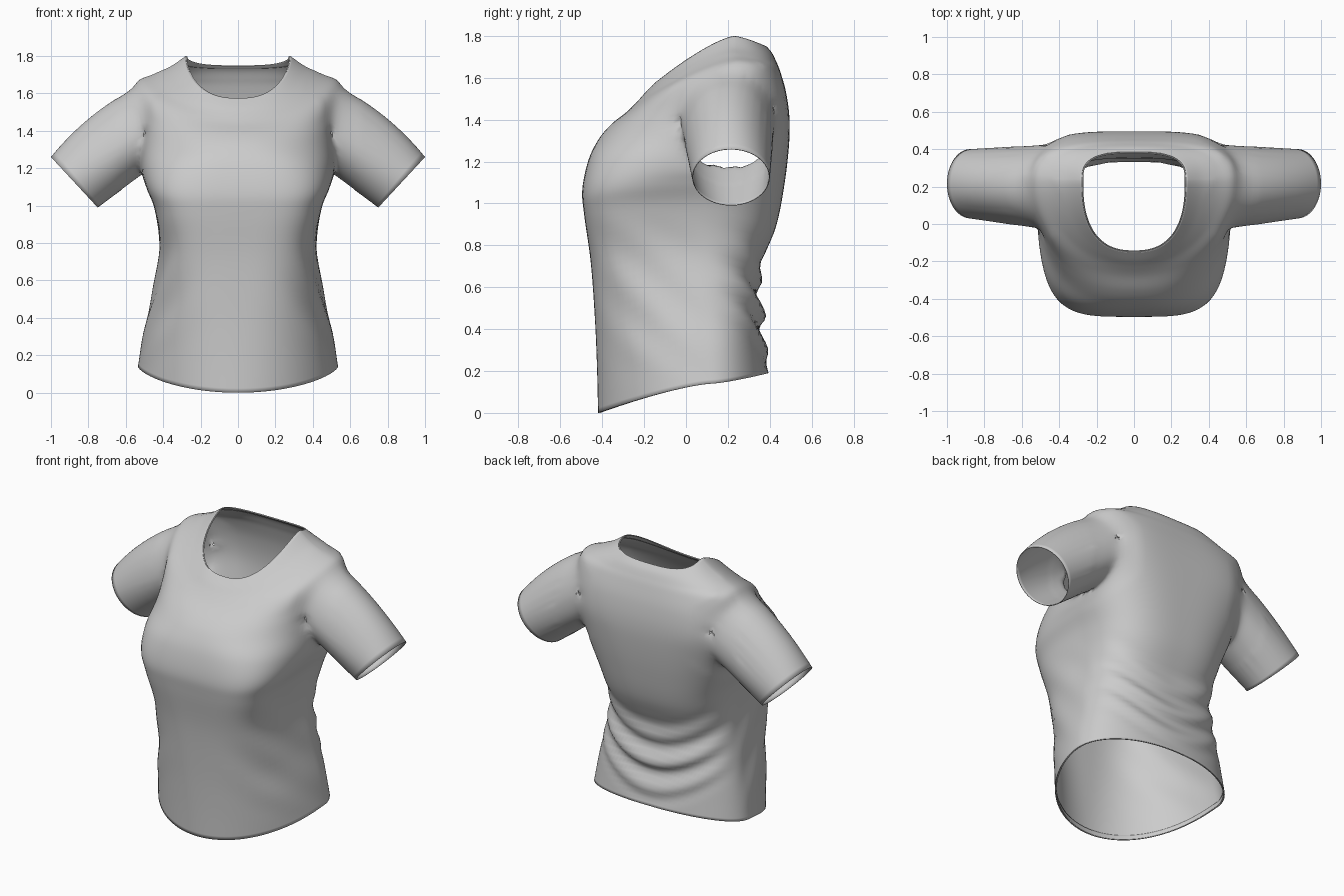
import bpy, bmesh
from math import sin, cos, pi, atan2, hypot
from mathutils import Vector

if "Cube" in bpy.data.objects:
    bpy.data.objects.remove(bpy.data.objects["Cube"])

N = 112      # points around the body
SUB = 6      # rows between two key levels

# Key levels, hem to neckline:
# half width, side y, side z, front y, front z, back y, back z, front squareness, back squareness
LEVELS = [
    (.535, .12, .14, -.42, .00, .395, .19, 2.0, 2.1),
    (.505, .10, .32, -.425, .22, .375, .34, 2.2, 2.25),
    (.455, .08, .55, -.435, .45, .360, .50, 2.6, 2.5),
    (.420, .06, .78, -.455, .72, .355, .69, 3.3, 2.7),
    (.445, .05, .98, -.487, .95, .430, .89, 4.1, 2.8),
    (.490, .07, 1.10, -.495, 1.07, .470, 1.09, 3.9, 3.0),
    (.515, .13, 1.18, -.465, 1.21, .492, 1.28, 3.3, 3.4),
    (.520, .18, 1.32, -.415, 1.31, .494, 1.41, 2.6, 4.0),
    (.525, .20, 1.48, -.355, 1.38, .478, 1.53, 2.3, 4.0),
    (.550, .23, 1.655, -.28, 1.44, .450, 1.63, 2.0, 2.9),
    (.460, .23, 1.70, -.23, 1.49, .430, 1.68, 2.0, 2.7),
    (.360, .23, 1.745, -.19, 1.535, .410, 1.72, 2.2, 2.8),
    (.280, .23, 1.80, -.15, 1.575, .385, 1.75, 2.5, 3.0),
]
ARM_Y, ARM_Z, ARM_RY, ARM_RZ = .2, 1.40, .225, .23


def level(v):
    """Smoothly interpolated level parameters at position v."""
    i = min(int(v), len(LEVELS) - 2)
    t = v - i
    a, b, c, d = (LEVELS[max(0, min(len(LEVELS) - 1, i + k))] for k in (-1, 0, 1, 2))
    return [q + .5 * t * (r - p + t * (2 * p - 5 * q + 4 * r - s + t * (3 * (q - r) + s - p)))
            for p, q, r, s in zip(a, b, c, d)]


def ring(v, inset=0.0):
    """One closed loop around the body."""
    w, ys, zs, yf, zf, yb, zb, nf, nb = level(v)
    pts = []
    for i in range(N):
        a = 2 * pi * i / N
        s, c = sin(a), cos(a)
        n, ye, ze = (nf, yf, zf) if c >= 0 else (nb, yb, zb)
        r = (abs(s) ** n + abs(c) ** n) ** (-1 / n)
        f = min(1, abs(c) * r)
        x, y, z = w * s * r, ys + (ye - ys) * f, zs + (ze - zs) * f ** 1.35
        # sagging folds across the lower back
        zz = z - .2 * (x / .45) ** 2
        m = max(0, 1 - ((zz - .47) / .29) ** 2) * max(0, -c) ** .8
        wave = sin(2 * pi * (zz - .43) / .17) * m
        y += .021 * wave
        z -= .007 * wave
        # faint diagonal pulls on the sides below the bust
        d = max(0, 1 - ((z - .55) / .4) ** 2) * s * s * max(0, c + .3)
        x += .010 * d * sin(22 * (z + .9 * y)) * (1 if s > 0 else -1)
        pts.append(Vector((x - inset * s, y + inset * c, z)))
    return pts


def loft(bm, rows, flip=False):
    """Skin closed rows (coordinates) with quads."""
    vs = [[bm.verts.new(p) for p in row] for row in rows]
    for lo, hi in zip(vs, vs[1:]):
        n = len(lo)
        for i in range(n):
            j = (i + 1) % n
            quad = (lo[i], lo[j], hi[j], hi[i])
            bm.faces.new(quad[::-1] if flip else quad)


def finish(name, bm, thick):
    me = bpy.data.meshes.new(name)
    bm.to_mesh(me)
    bm.free()
    ob = bpy.data.objects.new(name, me)
    bpy.context.collection.objects.link(ob)
    mod = ob.modifiers.new("Cloth", "SOLIDIFY")
    mod.thickness, mod.offset = thick, -1
    bpy.ops.object.select_all(action='DESELECT')
    ob.select_set(True)
    bpy.context.view_layer.objects.active = ob
    bpy.ops.object.shade_smooth_by_angle(angle=pi / 3)


def in_arm(p):
    return hypot((p.y - ARM_Y) / ARM_RY, (p.z - ARM_Z) / ARM_RZ)


def arm_angle(p):
    return atan2((p.z - ARM_Z) / ARM_RZ, (p.y - ARM_Y) / ARM_RY)


# Torso, with the armholes opened and their edges rounded
top = len(LEVELS) - 1
bm = bmesh.new()
loft(bm, [ring(k / SUB) for k in range(top * SUB + 1)])
holes = [f for f in bm.faces
         if abs(f.calc_center_median().x) > .3 and in_arm(f.calc_center_median()) < 1]
bmesh.ops.delete(bm, geom=holes, context='FACES')
edge = [v for v in bm.verts if v.is_boundary and abs(v.co.x) > .3 and v.co.z > 1]
for v in edge:
    k = in_arm(v.co)
    v.co.y = ARM_Y + (v.co.y - ARM_Y) / k
    v.co.z = ARM_Z + (v.co.z - ARM_Z) / k

# Sleeves, running from each armhole edge to a round cuff
STEPS = 18
for side in (1, -1):
    hole = sorted((v.co.copy() for v in edge if v.co.x * side > 0), key=arm_angle)
    n = len(hole)
    start = sum(arm_angle(p) - 2 * pi * i / n for i, p in enumerate(hole)) / n
    rows = []
    for k in range(STEPS + 1):
        t = k / STEPS
        row = []
        for i, p in enumerate(hole):
            a0 = arm_angle(p)
            a = a0 + (start + 2 * pi * i / n - a0) * min(1, 1.5 * t)   # spread evenly by the cuff
            cuff = Vector((side * (.875 + .125 * sin(a)), .215 + .185 * cos(a),
                           1.125 + .135 * sin(a)))
            base = Vector((p.x, ARM_Y + ARM_RY * cos(a), ARM_Z + ARM_RZ * sin(a)))
            q = base.lerp(cuff, t)
            row.append(q + Vector((.7 * side, 0, .7)) * (.12 * t * (1 - t) * max(0, sin(a)) ** 1.5))
        rows.append(row)
    loft(bm, rows, flip=side < 0)
bmesh.ops.remove_doubles(bm, verts=bm.verts, dist=.0005)

# Relax the cloth around the armhole seams
near = [v for v in bm.verts if not v.is_boundary and v.co.z > 1
        and .36 < abs(v.co.x) < .64 and .65 < in_arm(v.co) < 1.35]
for _ in range(9):
    bmesh.ops.smooth_vert(bm, verts=near, factor=.5, use_axis_x=True,
                          use_axis_y=True, use_axis_z=True)
finish("shirt_body_and_sleeves", bm, .004)

# Turned-in facings at the neckline and hem
for name, v0, v1 in (("neck_facing", top - .6, top), ("hem_facing", 0, .2)):
    bm = bmesh.new()
    loft(bm, [ring(v0 + (v1 - v0) * k / 4, .007) for k in range(5)])
    finish(name, bm, .003)
